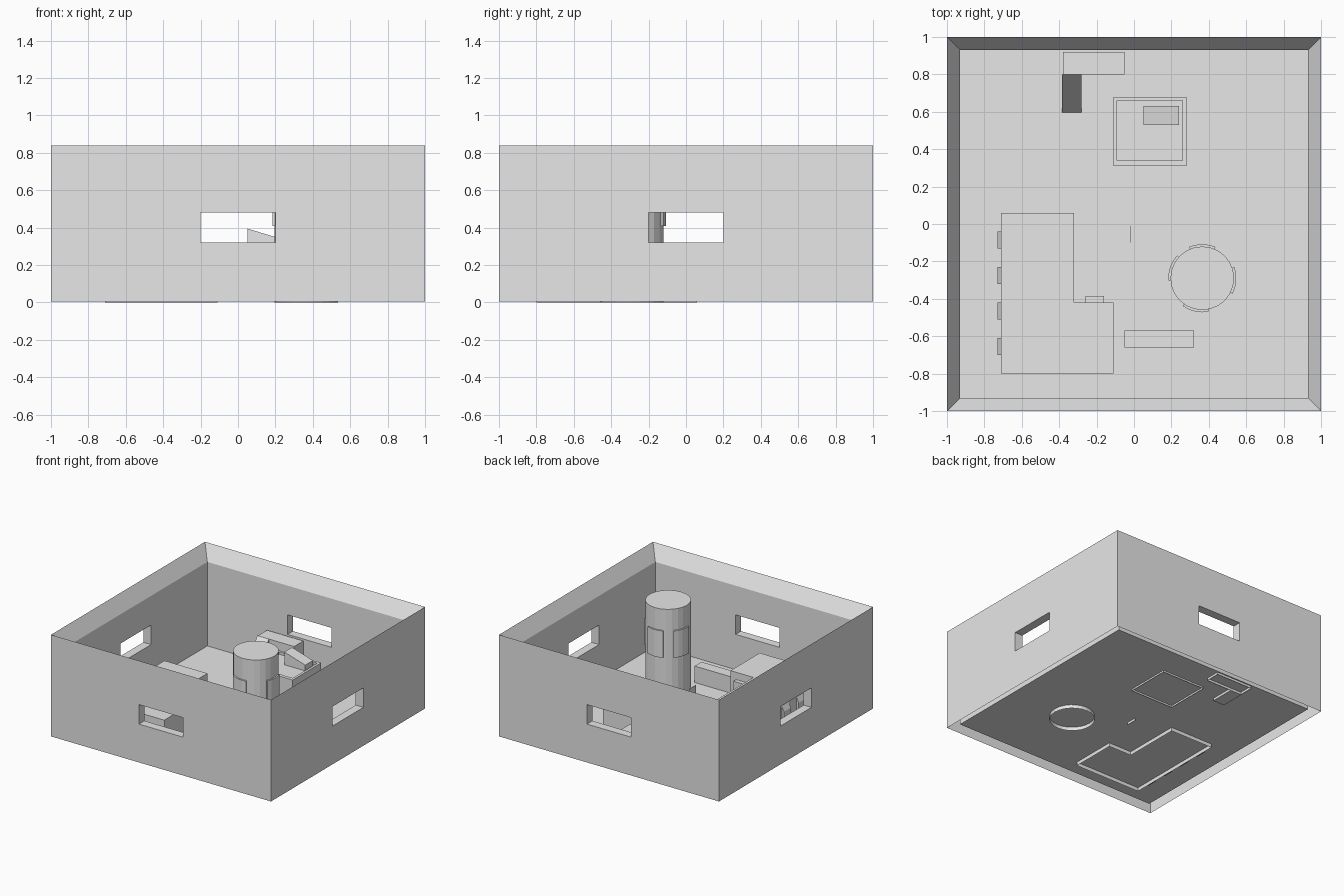
import bpy, bmesh, math
from mathutils import Matrix, Vector

if "Cube" in bpy.data.objects:
    bpy.data.objects.remove(bpy.data.objects["Cube"])

stone = bpy.data.materials.new("plain_grey")
stone.diffuse_color = (0.8, 0.8, 0.8, 1)
stone.use_nodes = True
stone.node_tree.nodes["Principled BSDF"].inputs["Base Color"].default_value = stone.diffuse_color


def finish(name, bm):
    me = bpy.data.meshes.new(name)
    bm.to_mesh(me)
    bm.free()
    me.materials.append(stone)
    ob = bpy.data.objects.new(name, me)
    bpy.context.collection.objects.link(ob)
    return ob


def prism(name, pts, lo, hi, axis="z", open_base=False):
    """Extrude a 2D outline along an axis: z -> (x,y), y -> (x,z), x -> (y,z)."""
    place = {"z": lambda a, b, t: (a, b, t),
             "y": lambda a, b, t: (a, t, b),
             "x": lambda a, b, t: (t, a, b)}[axis]
    bm = bmesh.new()
    low = [bm.verts.new(place(a, b, lo)) for a, b in pts]
    top = [bm.verts.new(place(a, b, hi)) for a, b in pts]
    n = len(pts)
    base = bm.faces.new(low)
    bm.faces.new(top)
    for i in range(n):
        j = (i + 1) % n
        bm.faces.new((low[i], low[j], top[j], top[i]))
    bmesh.ops.recalc_face_normals(bm, faces=bm.faces)
    if open_base:
        bmesh.ops.delete(bm, geom=[base], context="FACES_ONLY")
    return finish(name, bm)


def rect(x0, x1, y0, y1):
    return [(x0, y0), (x1, y0), (x1, y1), (x0, y1)]


FLOOR = 0.03
INNER = 0.93

# Outer walls: four equal sides, each with a window and a sloped top rim
bm = bmesh.new()
for k in range(4):
    turn = Matrix.Rotation(k * math.pi / 2, 3, "Z")

    def loop(w, y, z0, z1):
        return [bm.verts.new(turn @ Vector(p)) for p in
                ((-w, y, z0), (w, y, z0), (w, y, z1), (-w, y, z1))]
    loops = [loop(1, -1, 0.005, 0.84), loop(0.2, -1, 0.32, 0.48),
             loop(0.2, -INNER, 0.32, 0.48), loop(INNER, -INNER, FLOOR, 0.72)]
    for a, b in zip(loops, loops[1:]):
        for i in range(4):
            j = (i + 1) % 4
            bm.faces.new((a[i], a[j], b[j], b[i]))
    a, d = loops[0], loops[3]
    bm.faces.new((a[3], a[2], d[2], d[3]))
bmesh.ops.remove_doubles(bm, verts=bm.verts, dist=1e-5)
finish("perimeter_walls", bm)

# Floor sheet
bm = bmesh.new()
bm.faces.new([bm.verts.new((x, y, FLOOR)) for x, y in rect(-INNER, INNER, -INNER, INNER)])
finish("floor", bm)

# L-shaped building with leaning panels and a doorway block
prism("corner_building", [(-0.71, -0.8), (-0.11, -0.8), (-0.11, -0.42), (-0.32, -0.42),
                          (-0.32, 0.06), (-0.71, 0.06)], 0, 0.30, open_base=True)
for i in range(4):
    y = -0.085 - 0.19 * i
    prism(f"leaning_panel_{i + 1}", [(-0.73, 0.01), (-0.71, 0.01), (-0.71, 0.24), (-0.73, 0.20)],
          y - 0.045, y + 0.045, "y")
prism("doorway_block", rect(-0.26, -0.16, -0.42, -0.385), FLOOR, 0.24)

# Round tower with four curved plates
CX, CY, R = 0.365, -0.29, 0.17


def ring_point(r, deg):
    a = math.radians(deg)
    return (CX + r * math.cos(a), CY + r * math.sin(a))


prism("round_tower", [ring_point(R, i * 15) for i in range(24)], 0, 0.805, open_base=True)
for n, mid in enumerate((90, 161, 258, -4)):
    steps = [mid - 23 + 46 * i / 4 for i in range(5)]
    outline = [ring_point(R + 0.012, d) for d in steps] + \
              [ring_point(R - 0.006, d) for d in reversed(steps)]
    prism(f"tower_plate_{n + 1}", outline, 0.41, 0.63)

# Square building: body with a shallow recessed roof and a sloped roof hatch
bm = bmesh.new()
rings = []
for (x0, x1, y0, y1), z in (((-0.11, 0.28, 0.31, 0.68), 0.015), ((-0.11, 0.28, 0.31, 0.68), 0.31),
                            ((-0.09, 0.26, 0.34, 0.66), 0.31), ((-0.09, 0.26, 0.34, 0.66), 0.29)):
    rings.append([bm.verts.new((x, y, z)) for x, y in rect(x0, x1, y0, y1)])
for a, b in zip(rings, rings[1:]):
    for i in range(4):
        j = (i + 1) % 4
        bm.faces.new((a[i], a[j], b[j], b[i]))
bm.faces.new(rings[-1])
finish("square_building", bm)
prism("roof_hatch", [(0.05, 0.29), (0.24, 0.29), (0.24, 0.338), (0.05, 0.395)], 0.53, 0.63, "y")

# Raised landing with a ramp
prism("landing", rect(-0.38, -0.05, 0.8, 0.92), 0.01, 0.31, open_base=True)
prism("ramp", [(0.595, 0.01), (0.8, 0.01), (0.8, 0.31), (0.595, 0.03)], -0.385, -0.28, "x")

# Low block and thin upright plate
prism("low_block", rect(-0.05, 0.32, -0.66, -0.57), FLOOR, 0.165)
prism("thin_plate", rect(-0.022, -0.018, -0.1, -0.01), 0.01, 0.28)
